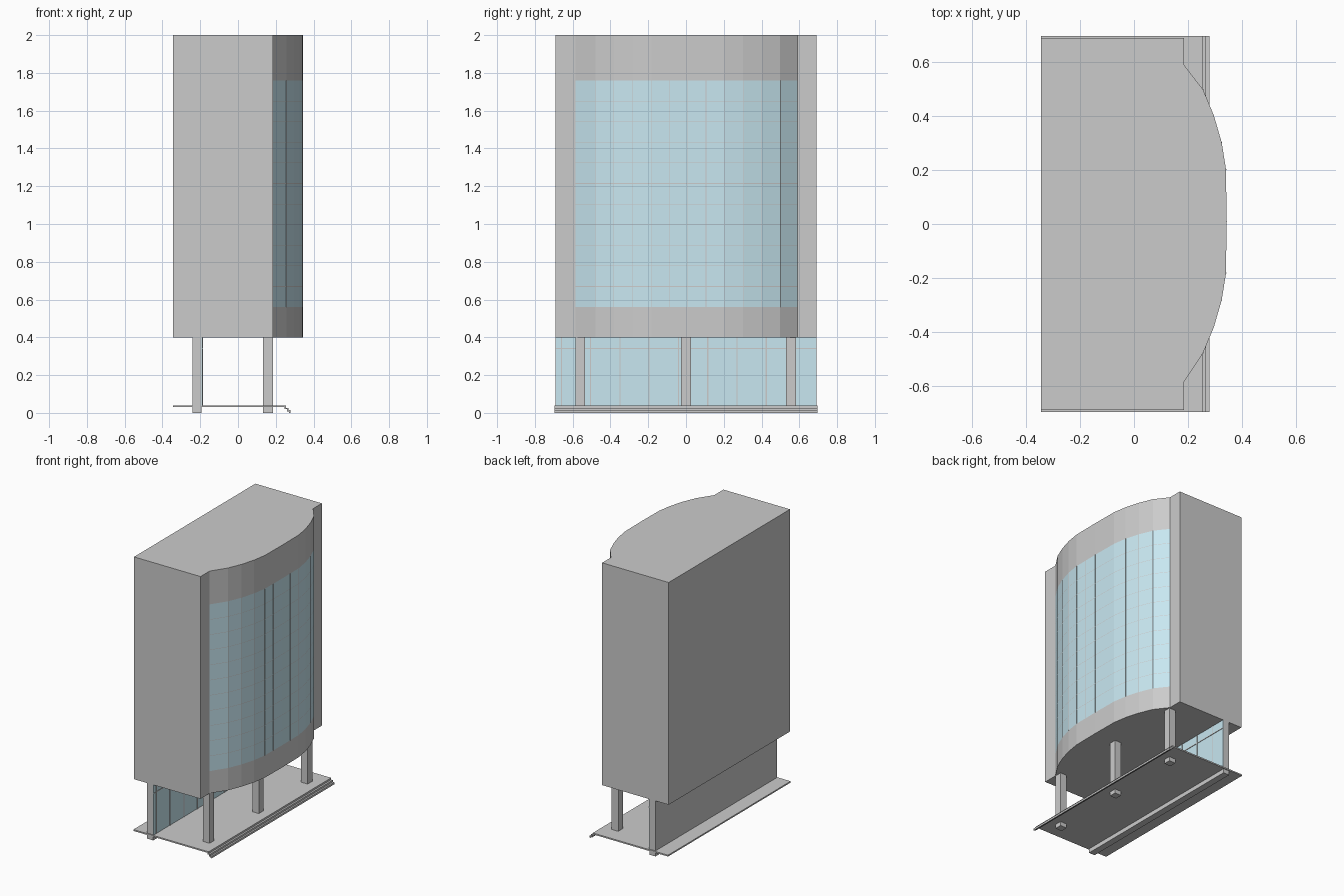
import bpy, bmesh
from mathutils import Vector

if "Cube" in bpy.data.objects:
    bpy.data.objects.remove(bpy.data.objects["Cube"])

glass_mat = bpy.data.materials.new("blue_glass")
glass_mat.diffuse_color = (0.58, 0.80, 0.88, 1)
glass_mat.use_nodes = True
glass_mat.node_tree.nodes["Principled BSDF"].inputs["Base Color"].default_value = glass_mat.diffuse_color


def finish(name, bm, mat=None):
    me = bpy.data.meshes.new(name)
    bm.to_mesh(me)
    bm.free()
    ob = bpy.data.objects.new(name, me)
    bpy.context.collection.objects.link(ob)
    if mat:
        me.materials.append(mat)
    return ob


def add_box(bm, lo, hi):
    vs = bmesh.ops.create_cube(bm, size=1)["verts"]
    for v in vs:
        v.co = [(a + b) / 2 + c * (b - a) for a, b, c in zip(lo, hi, v.co)]


def boxes(name, items, mat=None):
    bm = bmesh.new()
    for lo, hi in items:
        add_box(bm, lo, hi)
    return finish(name, bm, mat)


# bowed front outline, from -y to +y
BAY = [(0.185, -0.586), (0.256, -0.478), (0.296, -0.382), (0.325, -0.282), (0.341, -0.182),
       (0.343, 0.01), (0.341, 0.202), (0.325, 0.302), (0.296, 0.402), (0.256, 0.498), (0.185, 0.590)]
OUTLINE = [(-0.345, -0.69), (0.185, -0.69)] + BAY + [(0.185, 0.69), (-0.345, 0.69)]
Z0, G0, G1, Z1 = 0.40, 0.56, 1.76, 2.0


def wall(bm, pts, z0, z1):
    for (ax, ay), (bx, by) in zip(pts, pts[1:]):
        bm.faces.new([bm.verts.new(p) for p in
                      ((ax, ay, z0), (bx, by, z0), (bx, by, z1), (ax, ay, z1))])


# tower body: plain walls, solid bands above and below the window, roof and underside
bm = bmesh.new()
wall(bm, [BAY[-1]] + OUTLINE[-2:] + OUTLINE[:2] + [BAY[0]], Z0, Z1)
wall(bm, BAY, Z0, G0)
wall(bm, BAY, G1, Z1)
bm.faces.new([bm.verts.new((x, y, Z1)) for x, y in OUTLINE])
bm.faces.new([bm.verts.new((x, y, Z0)) for x, y in reversed(OUTLINE)])
bmesh.ops.remove_doubles(bm, verts=bm.verts, dist=1e-5)
finish("tower_body", bm)

# curved curtain wall
bm = bmesh.new()
wall(bm, BAY, G0, G1)
bmesh.ops.remove_doubles(bm, verts=bm.verts, dist=1e-5)
finish("curved_window", bm, glass_mat)

# hairline glazing bars: rails follow the facets, uprights stand on the facet joints
bm = bmesh.new()
rails = 11
skin = [(x + 0.0008, y) for x, y in BAY]
for i in range(1, rails):
    z = G0 + (G1 - G0) * i / rails
    wall(bm, skin, z - 0.0015, z + 0.0015)
finish("window_rails", bm)
uprights = []
for (ax, ay), (bx, by) in zip(BAY[1:], BAY[2:]):
    n = 2 if by - ay > 0.15 else 1
    for k in range(n):
        p = Vector((ax, ay)).lerp(Vector((bx, by)), k / n)
        uprights.append(((p.x - 0.002, p.y - 0.0015, G0), (p.x + 0.001, p.y + 0.0015, G1)))
boxes("window_uprights", uprights)

# ground-floor back wall with glazed front
boxes("lobby_wall", [((-0.24, -0.69, 0.0), (-0.192, 0.69, Z0))])
boxes("lobby_glass", [((-0.192, -0.69, 0.04), (-0.188, 0.69, Z0))], glass_mat)
bars = [((-0.19, -0.69, 0.337), (-0.185, 0.69, 0.343))]
for i in range(-4, 5):
    y = i * 0.155 - 0.04
    bars.append(((-0.19, y - 0.003, 0.04), (-0.185, y + 0.003, Z0)))
boxes("lobby_glazing_bars", bars)

# three front columns
boxes("front_columns", [((0.132, y - 0.026, 0.0), (0.184, y + 0.026, Z0))
                        for y in (-0.56, 0.0, 0.556)])

# thin ground slab and two folded steps down from it
bm = bmesh.new()
profile = [(-0.345, 0.04), (0.254, 0.04), (0.254, 0.027), (0.267, 0.027), (0.267, 0.014),
           (0.279, 0.014), (0.279, 0.0), (0.271, 0.0), (0.271, 0.007), (0.259, 0.007),
           (0.259, 0.020), (0.246, 0.020), (0.246, 0.030), (-0.345, 0.030)]
face = bm.faces.new([bm.verts.new((x, -0.697, z)) for x, z in profile])
ext = bmesh.ops.extrude_face_region(bm, geom=[face], use_keep_orig=True)
for v in ext["geom"]:
    if isinstance(v, bmesh.types.BMVert):
        v.co.y = 0.697
bmesh.ops.recalc_face_normals(bm, faces=bm.faces)
finish("ground_slab_with_steps", bm)
